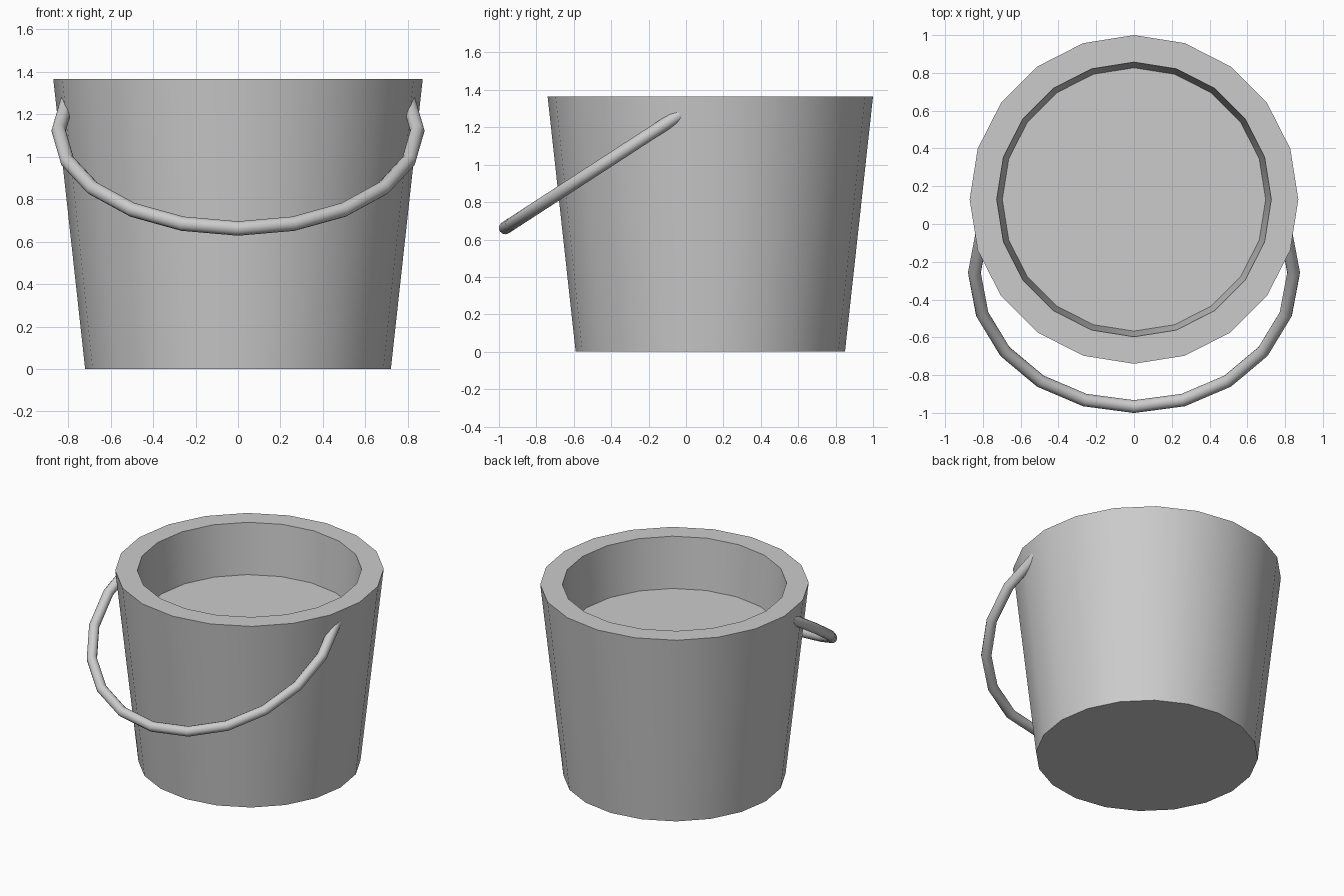
import bpy, bmesh
from math import sin, cos, pi, radians
from mathutils import Vector

if "Cube" in bpy.data.objects:
    bpy.data.objects.remove(bpy.data.objects["Cube"])

SIDES = 20


def finish(name, bm, angle):
    bmesh.ops.recalc_face_normals(bm, faces=bm.faces)
    mesh = bpy.data.meshes.new(name)
    bm.to_mesh(mesh)
    bm.free()
    ob = bpy.data.objects.new(name, mesh)
    bpy.context.collection.objects.link(ob)
    bpy.ops.object.select_all(action='DESELECT')
    ob.select_set(True)
    bpy.context.view_layer.objects.active = ob
    bpy.ops.object.shade_smooth_by_angle(angle=radians(angle))
    return ob


def skin(rings):
    """Bridge successive rings of points and cap both ends."""
    bm = bmesh.new()
    loops = [[bm.verts.new(p) for p in ring] for ring in rings]
    n = len(loops[0])
    for a, b in zip(loops, loops[1:]):
        for i in range(n):
            j = (i + 1) % n
            bm.faces.new((a[i], a[j], b[j], b[i]))
    bm.faces.new(loops[0])
    bm.faces.new(loops[-1])
    return bm


# Bucket body: tapered wall, thick rim and shallow inner floor
profile = [(0.72, 0), (0.87, 1.365), (0.727, 1.365), (0.697, 1.005)]
turns = [2 * pi * i / SIDES for i in range(SIDES)]
finish("bucket_body", skin(
    [[(r * cos(t), 0.13 + r * sin(t), z) for t in turns] for r, z in profile]), 30)

# Handle: tilted torus arc whose ends sink into the wall
R, r, minor = 0.845, 0.034, 12
centre = Vector((0, -0.258, 1.122))
down = Vector((0, -cos(radians(33)), -sin(radians(33))))
side = Vector((1, 0, 0))
normal = side.cross(down)
rings = []
for k in range(-6, 7):
    a = 2 * pi * k / SIDES
    out = down * cos(a) + side * sin(a)
    rings.append([centre + out * (R + r * cos(b)) + normal * r * sin(b)
                  for b in (2 * pi * m / minor for m in range(minor))])
finish("handle", skin(rings), 35)
